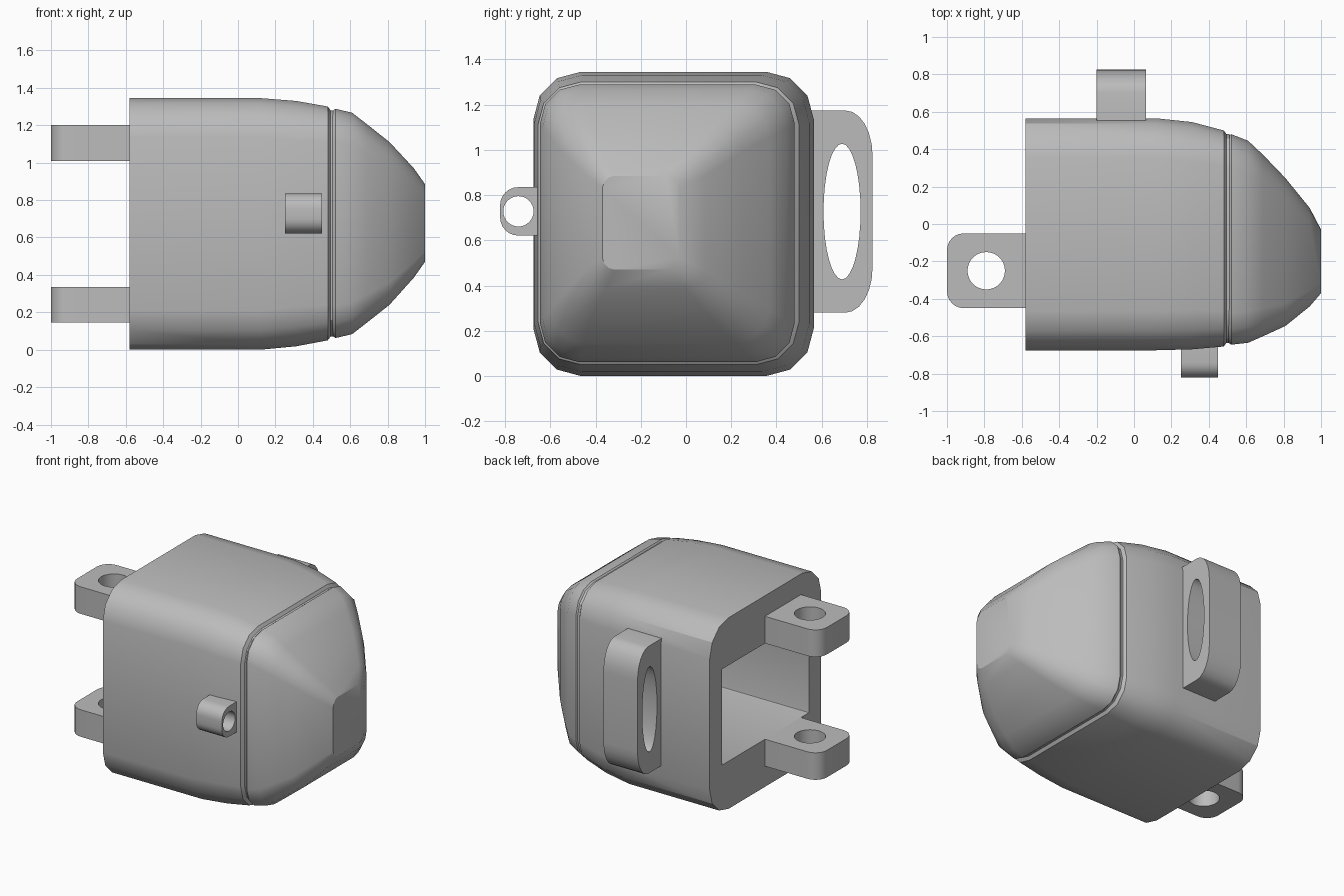
import bpy, bmesh
from math import cos, sin, pi
from mathutils import Vector

if "Cube" in bpy.data.objects:
    bpy.data.objects.remove(bpy.data.objects["Cube"], do_unlink=True)

grey = bpy.data.materials.new("plain grey")
grey.use_nodes = True
grey.diffuse_color = (0.5, 0.5, 0.5, 1)
grey.node_tree.nodes["Principled BSDF"].inputs["Base Color"].default_value = (0.5, 0.5, 0.5, 1)


def finish(bm, name):
    bmesh.ops.recalc_face_normals(bm, faces=bm.faces)
    mesh = bpy.data.meshes.new(name)
    bm.to_mesh(mesh)
    bm.free()
    mesh.materials.append(grey)
    obj = bpy.data.objects.new(name, mesh)
    bpy.context.collection.objects.link(obj)
    bpy.ops.object.select_all(action="DESELECT")
    obj.select_set(True)
    bpy.context.view_layer.objects.active = obj
    bpy.ops.object.shade_smooth_by_angle(angle=pi / 6)
    return obj


def rounded_ring(x, y0, y1, z0, z1, r, steps=3):
    """Rounded rectangle across the x axis."""
    corners = [(y1 - r, z1 - r), (y0 + r, z1 - r), (y0 + r, z0 + r), (y1 - r, z0 + r)]
    points = []
    for k, (cy, cz) in enumerate(corners):
        for i in range(steps + 1):
            a = pi / 2 * (k + i / steps)
            points.append(Vector((x, cy + r * cos(a), cz + r * sin(a))))
    return points


def loft(name, sections):
    """Skin a row of rounded rectangles and cap both ends."""
    bm = bmesh.new()
    rings = [[bm.verts.new(p) for p in rounded_ring(*s)] for s in sections]
    n = len(rings[0])
    for a, b in zip(rings, rings[1:]):
        for i in range(n):
            j = (i + 1) % n
            bm.faces.new((a[i], a[j], b[j], b[i]))
    bm.faces.new(rings[0])
    bm.faces.new(rings[-1])
    return finish(bm, name)


def lug(name, origin, out, side, through, length, half, depth, round_out, round_side,
        hole_at, hole_out, hole_side):
    """Plate with two rounded outer corners and a hole, extruded along 'through'."""
    origin, out, side, through = map(Vector, (origin, out, side, through))
    outline = [(0, -half)]
    for s in (-1, 1):
        arc = [(length - round_out * (1 - sin(a)), s * (half - round_side * (1 - cos(a))))
               for a in (pi / 2 * i / 6 for i in range(7))]
        outline += arc if s < 0 else arc[::-1]
    outline.append((0, half))
    hole = [(hole_at + hole_out * cos(a), hole_side * sin(a))
            for a in (2 * pi * i / 32 for i in range(32))]
    bm = bmesh.new()
    edges = []
    for loop in (outline, hole):
        verts = [bm.verts.new(origin + out * u + side * v) for u, v in loop]
        edges += [bm.edges.new((v, verts[(i + 1) % len(verts)])) for i, v in enumerate(verts)]
    bmesh.ops.triangle_fill(bm, edges=edges, use_beauty=True)
    extruded = bmesh.ops.extrude_face_region(bm, geom=bm.faces[:], use_keep_orig=True)
    moved = [g for g in extruded["geom"] if isinstance(g, bmesh.types.BMVert)]
    bmesh.ops.translate(bm, verts=moved, vec=through * depth)
    return finish(bm, name)


# Hollow body: cavity back, cavity mouth, rim, tapering outside, groove
loft("body", [
    (0.45, -0.54, 0.43, 0.335, 1.01, 0.004),
    (-0.58, -0.54, 0.43, 0.335, 1.01, 0.004),
    (-0.58, -0.675, 0.565, 0, 1.345, 0.21),
    (0.12, -0.675, 0.565, 0, 1.345, 0.21),
    (0.31, -0.67, 0.545, 0.018, 1.33, 0.21),
    (0.48, -0.655, 0.50, 0.05, 1.30, 0.19),
    (0.495, -0.635, 0.48, 0.07, 1.28, 0.18),
    (0.51, -0.635, 0.48, 0.07, 1.28, 0.18),
])

# Tapered nose with an off-centre flat tip
loft("nose", [
    (0.505, -0.635, 0.47, 0.075, 1.275, 0.17),
    (0.52, -0.645, 0.48, 0.062, 1.288, 0.17),
    (0.61, -0.635, 0.445, 0.083, 1.267, 0.17),
    (0.69, -0.60, 0.37, 0.145, 1.205, 0.15),
    (0.81, -0.545, 0.245, 0.24, 1.11, 0.12),
    (0.94, -0.44, 0.085, 0.385, 0.97, 0.085),
    (1.0, -0.37, -0.03, 0.47, 0.885, 0.055),
])

# Pair of hinge tabs at the open end
for label, z in (("lower", 0.145), ("upper", 1.01)):
    lug(label + "_tab", (-0.58, -0.25, z), (-1, 0, 0), (0, 1, 0), (0, 0, 1),
        0.42, 0.2, 0.19, 0.09, 0.09, 0.21, 0.1, 0.1)

# Small loop on the front side
lug("front_loop", (0.25, -0.64, 0.728), (0, -1, 0), (0, 0, 1), (1, 0, 0),
    0.182, 0.107, 0.2, 0.08, 0.08, 0.101, 0.067, 0.067)

# Tall handle on the back side
lug("back_handle", (-0.2, 0.55, 0.727), (0, 1, 0), (0, 0, 1), (1, 0, 0),
    0.275, 0.447, 0.265, 0.12, 0.2, 0.14, 0.082, 0.3)
